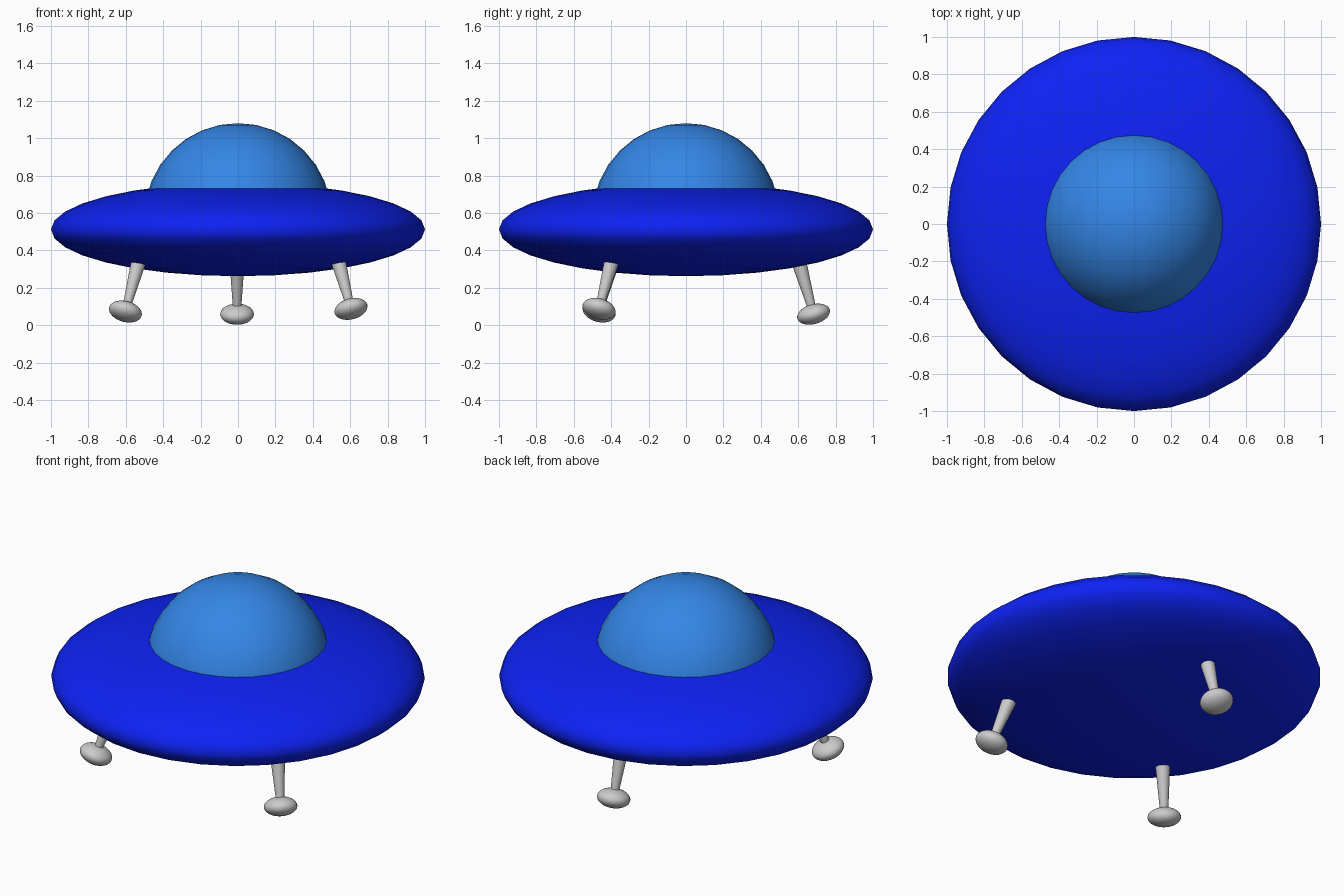
import bpy
import bmesh
from mathutils import Vector

if "Cube" in bpy.data.objects:
    bpy.data.objects.remove(bpy.data.objects["Cube"])


def material(name, rgb):
    mat = bpy.data.materials.new(name)
    mat.diffuse_color = (*rgb, 1)
    mat.use_nodes = True
    mat.node_tree.nodes["Principled BSDF"].inputs["Base Color"].default_value = mat.diffuse_color
    return mat


def finish(name, mat=None, angle=1.0):
    ob = bpy.context.object
    ob.name = name
    if mat:
        ob.data.materials.append(mat)
    bpy.ops.object.shade_smooth_by_angle(angle=angle)
    return ob


def ellipsoid(name, loc, scale, mat=None, rot=None):
    bpy.ops.mesh.primitive_uv_sphere_add(segments=32, ring_count=16, radius=1, location=loc)
    ob = bpy.context.object
    ob.scale = scale
    if rot:
        ob.rotation_euler = rot.to_euler()
    bpy.ops.object.transform_apply(location=False, rotation=False, scale=True)
    return finish(name, mat)


hull_blue = material("hull_blue", (0.004, 0.016, 0.9))
dome_blue = material("dome_blue", (0.034, 0.24, 0.8))

# Flattened saucer hull
ellipsoid("saucer_hull", (0, 0, 0.512), (1, 1, 0.25), hull_blue)

# Cockpit dome: upper half of a sphere, rim hidden inside the hull
dome = ellipsoid("cockpit_dome", (0, 0, 0.58), (0.5, 0.5, 0.5), dome_blue)
bm = bmesh.new()
bm.from_mesh(dome.data)
bmesh.ops.delete(bm, geom=[v for v in bm.verts if v.co.z < -0.01], context='VERTS')
bm.to_mesh(dome.data)
bm.free()

# Splayed legs: foot centre and inward lean per unit of height
legs = {
    "front_left": ((-0.602, -0.465, 0.073), (0.265, 0.265, 1)),
    "front_right": ((0.604, -0.465, 0.087), (-0.265, 0.265, 1)),
    "back": ((-0.005, 0.682, 0.059), (0, -0.28, 1)),
}
for name, (foot, lean) in legs.items():
    foot, lean = Vector(foot), Vector(lean)
    rot = lean.to_track_quat('Z', 'Y')
    # Tapered strut from the foot into the hull
    top = foot + lean * (0.38 - foot.z)
    bpy.ops.mesh.primitive_cone_add(vertices=32, radius1=0.02, radius2=0.043,
                                    depth=(top - foot).length,
                                    location=(foot + top) / 2,
                                    rotation=rot.to_euler())
    finish(name + "_leg", angle=0.7)
    # Landing pad
    ellipsoid(name + "_foot", foot, (0.09, 0.09, 0.053), rot=rot)
